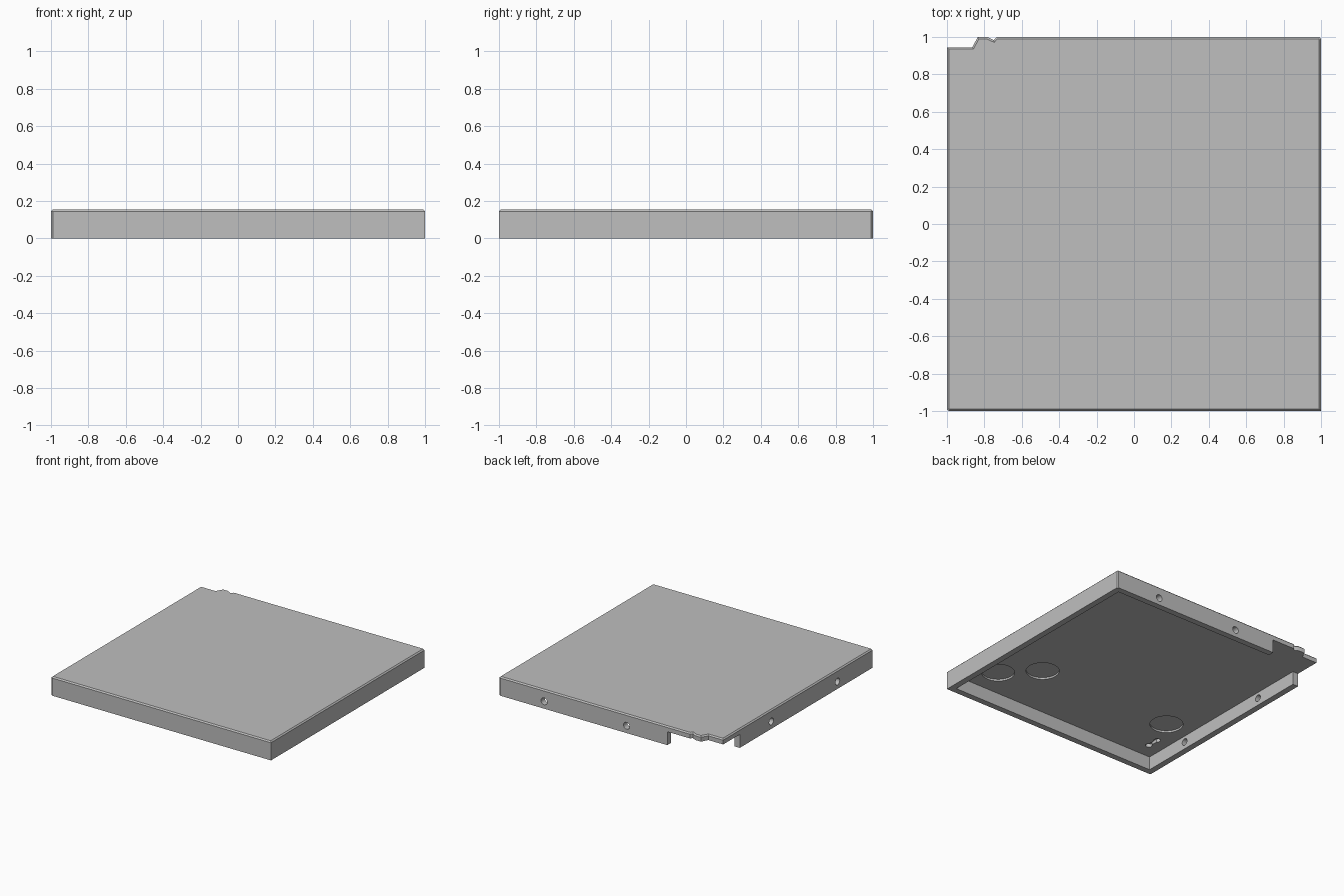
import bpy, bmesh
from mathutils import Matrix, Vector

cube = bpy.data.objects.get("Cube")
if cube:
    bpy.data.objects.remove(cube, do_unlink=True)

HEIGHT, CEILING, RIM, CHAMFER = 0.155, 0.11, 0.95, 0.01

grey = bpy.data.materials.new("light_grey")
grey.use_nodes = True
colour = (0.52, 0.52, 0.52, 1)
grey.diffuse_color = colour
grey.node_tree.nodes["Principled BSDF"].inputs["Base Color"].default_value = colour


def finish(name, bm):
    bmesh.ops.recalc_face_normals(bm, faces=bm.faces)
    mesh = bpy.data.meshes.new(name)
    bm.to_mesh(mesh)
    bm.free()
    mesh.materials.append(grey)
    obj = bpy.data.objects.new(name, mesh)
    bpy.context.collection.objects.link(obj)
    return obj


def prism(name, outline, low, high, chamfer=0):
    """Extrude an outline upward, optionally chamfering its top edge."""
    bm = bmesh.new()
    base = bm.faces.new([bm.verts.new((x, y, low)) for x, y in outline])
    ext = bmesh.ops.extrude_face_region(bm, geom=[base], use_keep_orig=True)
    top = [v for v in ext["geom"] if isinstance(v, bmesh.types.BMVert)]
    bmesh.ops.translate(bm, verts=top, vec=(0, 0, high - low))
    if chamfer:
        edges = [e for e in bm.edges if all(v.co.z > high - 1e-4 for v in e.verts)]
        bmesh.ops.bevel(bm, geom=edges, offset=chamfer, segments=1, affect='EDGES')
    return finish(name, bm)


def cylinder(name, centre, radius, depth, axis=(0, 0, 1), sides=32):
    bm = bmesh.new()
    turn = Vector((0, 0, 1)).rotation_difference(Vector(axis)).to_matrix().to_4x4()
    bmesh.ops.create_cone(bm, cap_ends=True, segments=sides, radius1=radius,
                          radius2=radius, depth=depth,
                          matrix=Matrix.Translation(centre) @ turn)
    return finish(name, bm)


def cut(target, cutter):
    mod = target.modifiers.new(cutter.name, 'BOOLEAN')
    mod.operation, mod.solver, mod.object = 'DIFFERENCE', 'EXACT', cutter
    bpy.context.view_layer.objects.active = target
    bpy.ops.object.modifier_apply(modifier=mod.name)
    bpy.data.objects.remove(cutter, do_unlink=True)


# Tray body with a stepped back corner and a small V nick
c = 1 - CHAMFER
body = prism("tray_shell", [
    (-1, -c), (-c, -1), (1, -1), (1, c), (c, 1),
    (-0.735, 1), (-0.75, 0.983), (-0.785, 1), (-0.835, 1),
    (-0.865, 0.945), (-1, 0.945)], 0, HEIGHT, CHAMFER)

# Hollow underside, open through both walls at the stepped corner
cut(body, prism("hollow", [
    (-RIM, -RIM), (RIM, -RIM), (RIM, RIM), (-0.53, RIM), (-0.53, 1.1),
    (-1.1, 1.1), (-1.1, 0.73), (-RIM, 0.73)], -0.1, CEILING))

# Screw holes through the back and right walls
for x in (0.59, -0.16):
    cut(body, cylinder("back_hole", (x, 1, 0.06), 0.028, 0.2, (0, 1, 0), 24))
for y in (0.32, -0.54):
    cut(body, cylinder("side_hole", (-1, y, 0.06), 0.028, 0.2, (1, 0, 0), 24))

# Shallow round pockets in the ceiling
for x, y in ((0.74, -0.71), (0.50, -0.475), (-0.73, -0.49)):
    cut(body, cylinder("round_pocket", (x, y, CEILING), 0.125, 0.03, sides=48))

# Small slot with rounded ends
for y in (-0.82, -0.72):
    cut(body, cylinder("slot_end", (-0.833, y, CEILING), 0.025, 0.05, sides=24))
cut(body, prism("slot_bar", [(-0.845, -0.82), (-0.82, -0.82), (-0.82, -0.72),
                             (-0.845, -0.72)], 0.08, 0.135))

# Smooth the round cuts and keep all other edges crisp
bpy.ops.object.select_all(action='DESELECT')
body.select_set(True)
bpy.context.view_layer.objects.active = body
bpy.ops.object.shade_smooth_by_angle(angle=0.5)
